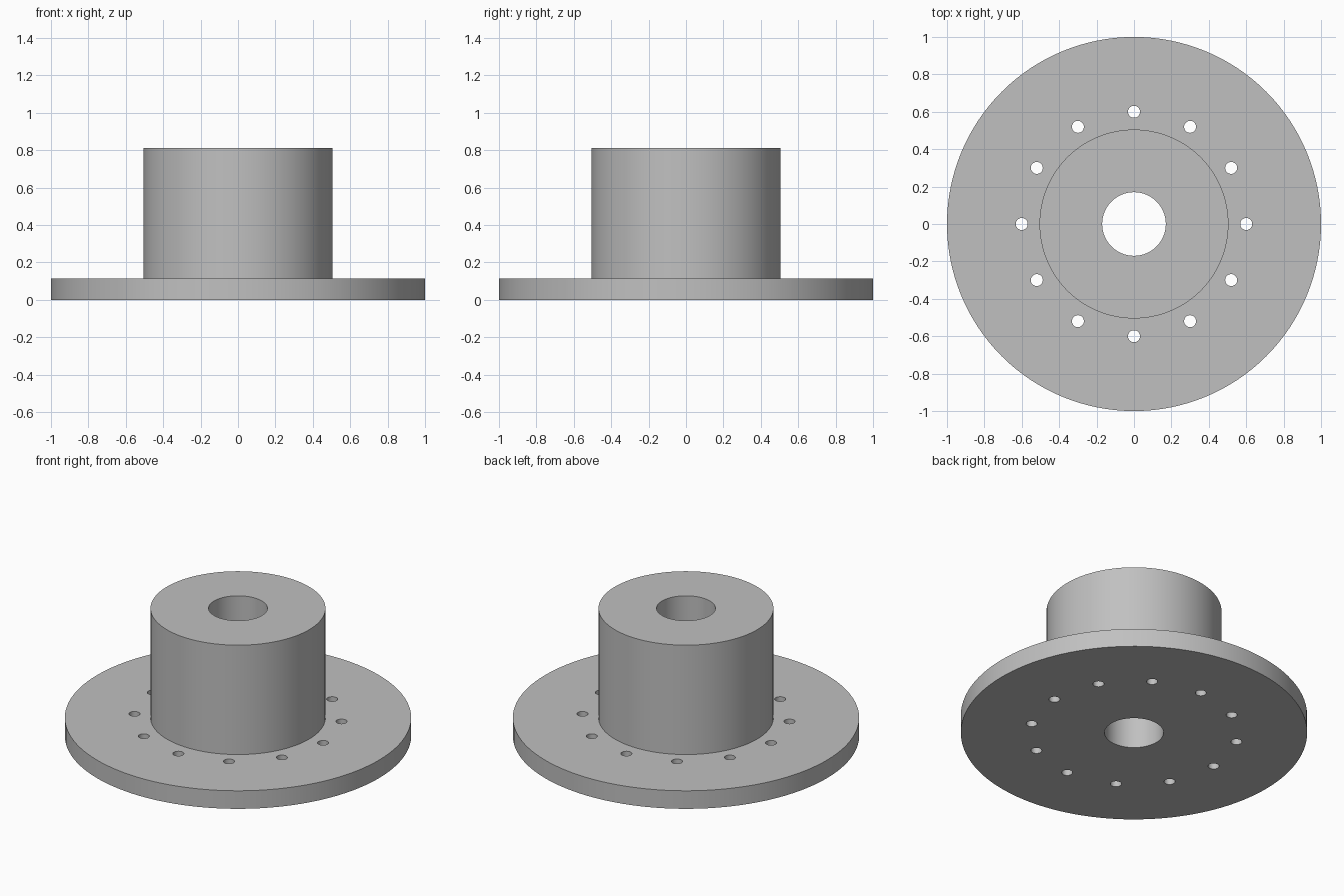
import bpy, bmesh
from math import cos, sin, pi, radians
from mathutils import Matrix

if "Cube" in bpy.data.objects:
    bpy.data.objects.remove(bpy.data.objects["Cube"])

FLANGE_R, FLANGE_H = 1.0, 0.115
HUB_R, TOTAL_H = 0.505, 0.812
BORE_R = 0.17
BOLT_R, BOLT_CIRCLE, BOLTS = 0.032, 0.6, 12
SEGMENTS = 128

grey = bpy.data.materials.new("plain grey")
grey.use_nodes = True
colour = (0.53, 0.53, 0.53, 1)
grey.diffuse_color = colour
grey.node_tree.nodes["Principled BSDF"].inputs["Base Color"].default_value = colour


def make_object(name, bm):
    bmesh.ops.recalc_face_normals(bm, faces=bm.faces)
    mesh = bpy.data.meshes.new(name)
    bm.to_mesh(mesh)
    bm.free()
    mesh.materials.append(grey)
    obj = bpy.data.objects.new(name, mesh)
    bpy.context.collection.objects.link(obj)
    return obj


# Flange, hub and through bore: one closed profile turned about z
bm = bmesh.new()
profile = [(BORE_R, 0), (FLANGE_R, 0), (FLANGE_R, FLANGE_H),
           (HUB_R, FLANGE_H), (HUB_R, TOTAL_H), (BORE_R, TOTAL_H)]
verts = [bm.verts.new((r, 0, z)) for r, z in profile]
edges = [bm.edges.new((v, verts[i - 1])) for i, v in enumerate(verts)]
bmesh.ops.spin(bm, geom=verts + edges, cent=(0, 0, 0), axis=(0, 0, 1),
               angle=2 * pi, steps=SEGMENTS, use_merge=True)
bmesh.ops.remove_doubles(bm, verts=bm.verts, dist=0.0001)
hub = make_object("flanged_hub", bm)

# Ring of bolt holes cut through the flange
bm = bmesh.new()
for i in range(BOLTS):
    a = 2 * pi * i / BOLTS
    place = Matrix.Translation((BOLT_CIRCLE * cos(a), BOLT_CIRCLE * sin(a), FLANGE_H / 2))
    bmesh.ops.create_cone(bm, cap_ends=True, segments=32, radius1=BOLT_R,
                          radius2=BOLT_R, depth=FLANGE_H * 2, matrix=place)
cutter = make_object("bolt_hole_cutter", bm)
cutter.hide_render = True

cut = hub.modifiers.new("bolt_holes", "BOOLEAN")
cut.operation = "DIFFERENCE"
cut.solver = "EXACT"
cut.object = cutter

bpy.ops.object.select_all(action="DESELECT")
hub.select_set(True)
bpy.context.view_layer.objects.active = hub
bpy.ops.object.modifier_apply(modifier=cut.name)
bpy.data.objects.remove(cutter)

# Round walls smooth, rims sharp
bpy.ops.object.shade_smooth_by_angle(angle=radians(30))
